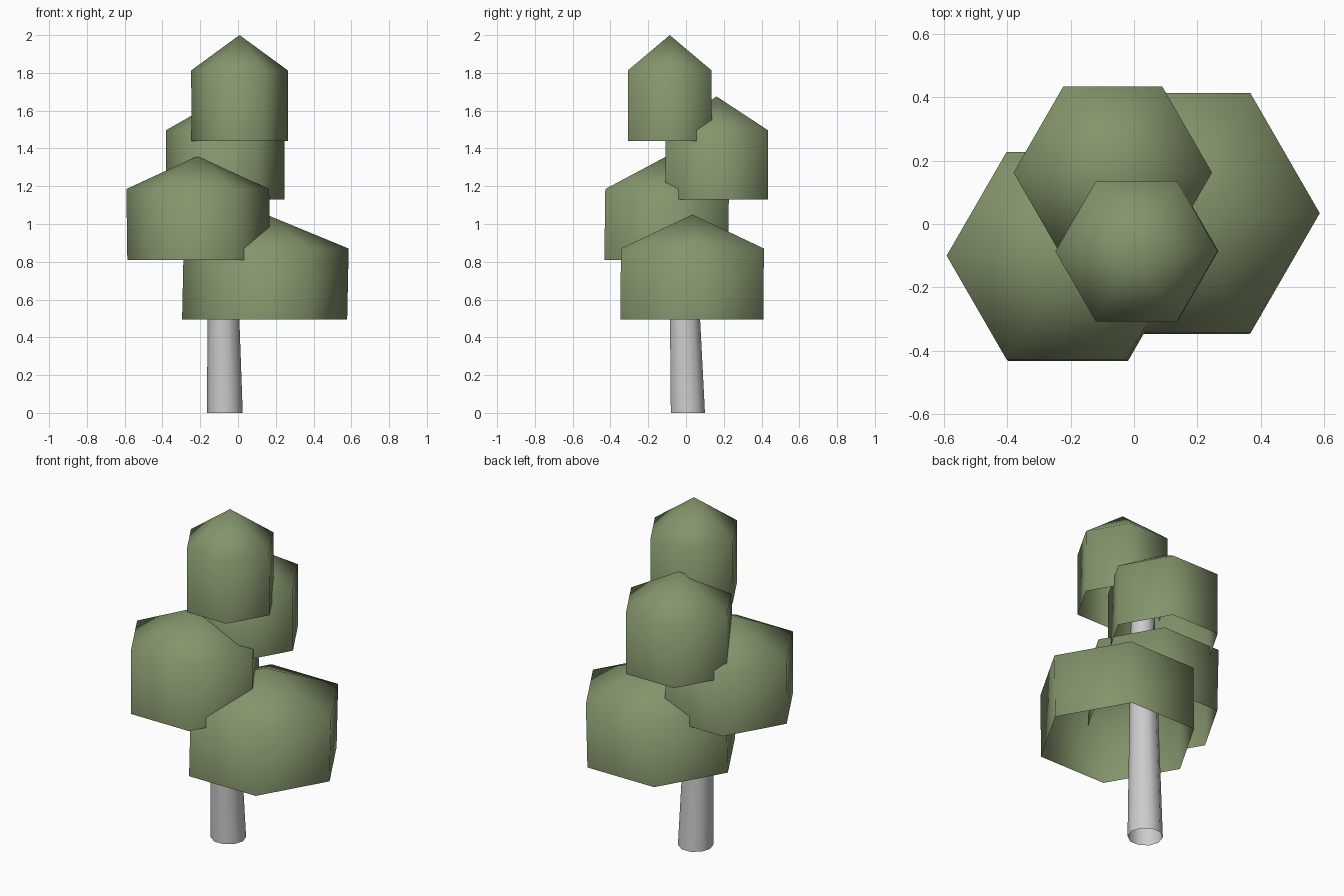
import bpy, math

if "Cube" in bpy.data.objects:
    bpy.data.objects.remove(bpy.data.objects["Cube"])

leaf = bpy.data.materials.new("leaf_green")
leaf.diffuse_color = (0.23, 0.30, 0.15, 1)
leaf.use_nodes = True
leaf.node_tree.nodes["Principled BSDF"].inputs["Base Color"].default_value = leaf.diffuse_color


def ring(x, y, z, r, n):
    """Points of a regular polygon with a corner on +x."""
    return [(x + r * math.cos(2 * math.pi * i / n),
             y + r * math.sin(2 * math.pi * i / n), z) for i in range(n)]


def open_tube(name, lower, upper, n, apex=None, mat=None):
    """Open-bottomed tube between two rings, optionally with a pointed roof."""
    verts = ring(*lower, n) + ring(*upper, n)
    faces = [(i, (i + 1) % n, n + (i + 1) % n, n + i) for i in range(n)]
    if apex:
        verts.append(apex)
        faces += [(n + i, n + (i + 1) % n, 2 * n) for i in range(n)]
    mesh = bpy.data.meshes.new(name)
    mesh.from_pydata(verts, [], faces)
    mesh.update()
    mesh.polygons.foreach_set("use_smooth", [True] * len(faces))
    if mat:
        mesh.materials.append(mat)
    obj = bpy.data.objects.new(name, mesh)
    bpy.context.collection.objects.link(obj)
    return obj


# Leaning, tapered trunk, open at the ends
open_tube("trunk", (-0.07, 0.01, 0, 0.095), (-0.092, -0.04, 1.65, 0.058), 10)

# Foliage clumps: (bottom centre, rim centre, radius, bottom z, rim z, apex z)
clumps = [
    ((0.141, 0.031), (0.149, 0.034), 0.437, 0.495, 0.870, 1.05),
    ((-0.208, -0.105), (-0.213, -0.100), 0.378, 0.810, 1.185, 1.36),
    ((-0.067, 0.162), (-0.067, 0.162), 0.313, 1.130, 1.497, 1.675),
    ((0.010, -0.085), (0.008, -0.086), 0.256, 1.440, 1.813, 2.0),
]
for i, (low, top, r, z0, z1, z2) in enumerate(clumps, 1):
    open_tube(f"foliage_clump_{i}", (*low, z0, r), (*top, z1, r), 6,
              apex=(*top, z2), mat=leaf)
